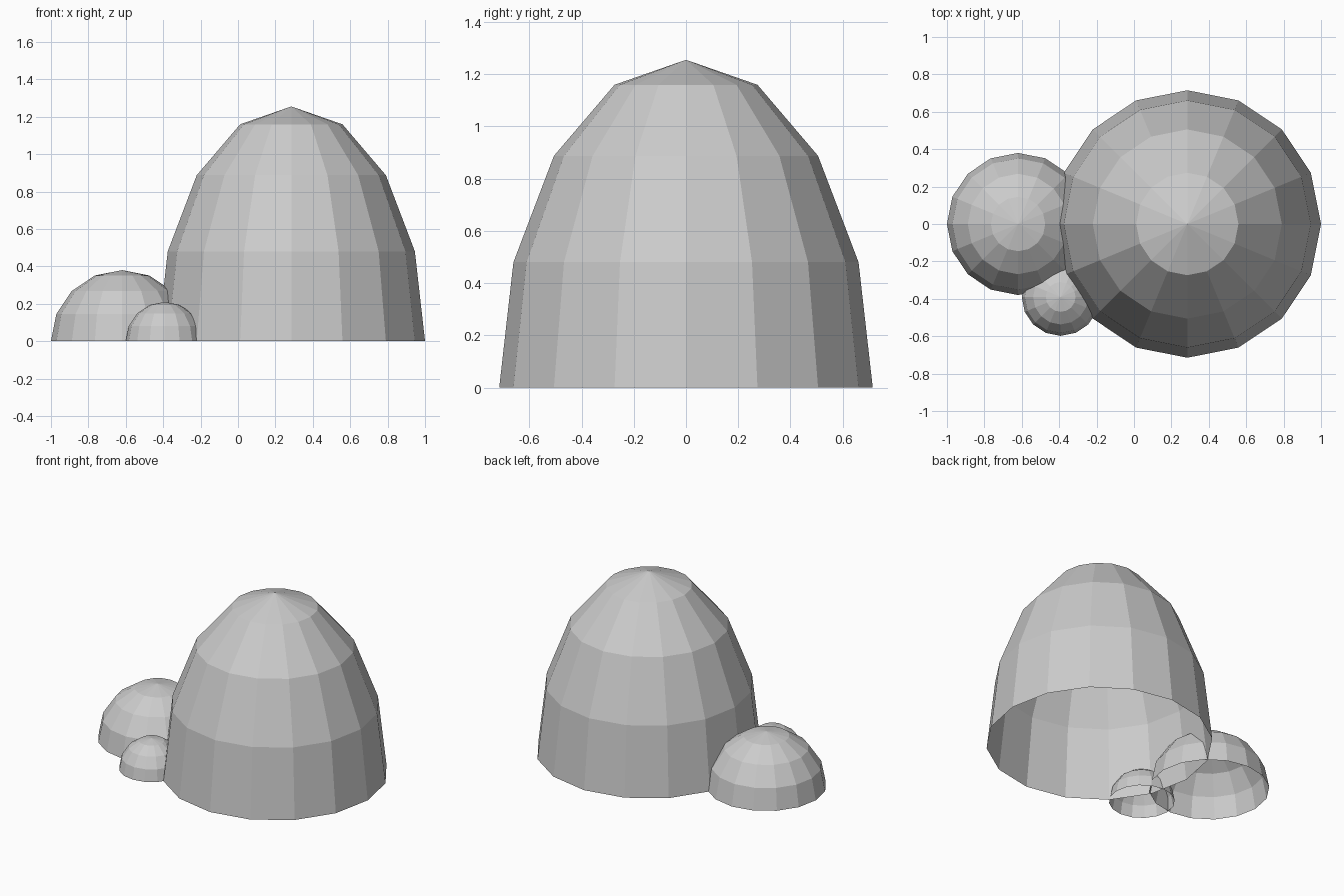
import bpy, bmesh
from mathutils import Matrix

if "Cube" in bpy.data.objects:
    bpy.data.objects.remove(bpy.data.objects["Cube"])


def dome(name, x, y, radius, height):
    # Upper half of a 16-sided, 8-ring sphere, left open underneath
    bm = bmesh.new()
    bmesh.ops.create_uvsphere(bm, u_segments=16, v_segments=8, radius=1)
    lower = [v for v in bm.verts if v.co.z < -0.01]
    bmesh.ops.delete(bm, geom=lower, context='VERTS')
    bmesh.ops.transform(bm, matrix=Matrix.Diagonal((radius, radius, height, 1)), verts=bm.verts)
    mesh = bpy.data.meshes.new(name)
    bm.to_mesh(mesh)
    bm.free()
    obj = bpy.data.objects.new(name, mesh)
    obj.location = (x, y, 0)
    bpy.context.collection.objects.link(obj)
    return obj


# Three overlapping mounds
dome("large_mound", 0.285, 0, 0.715, 1.255)
dome("medium_mound", -0.62, 0, 0.38, 0.38)
dome("small_mound", -0.392, -0.39, 0.208, 0.21)
